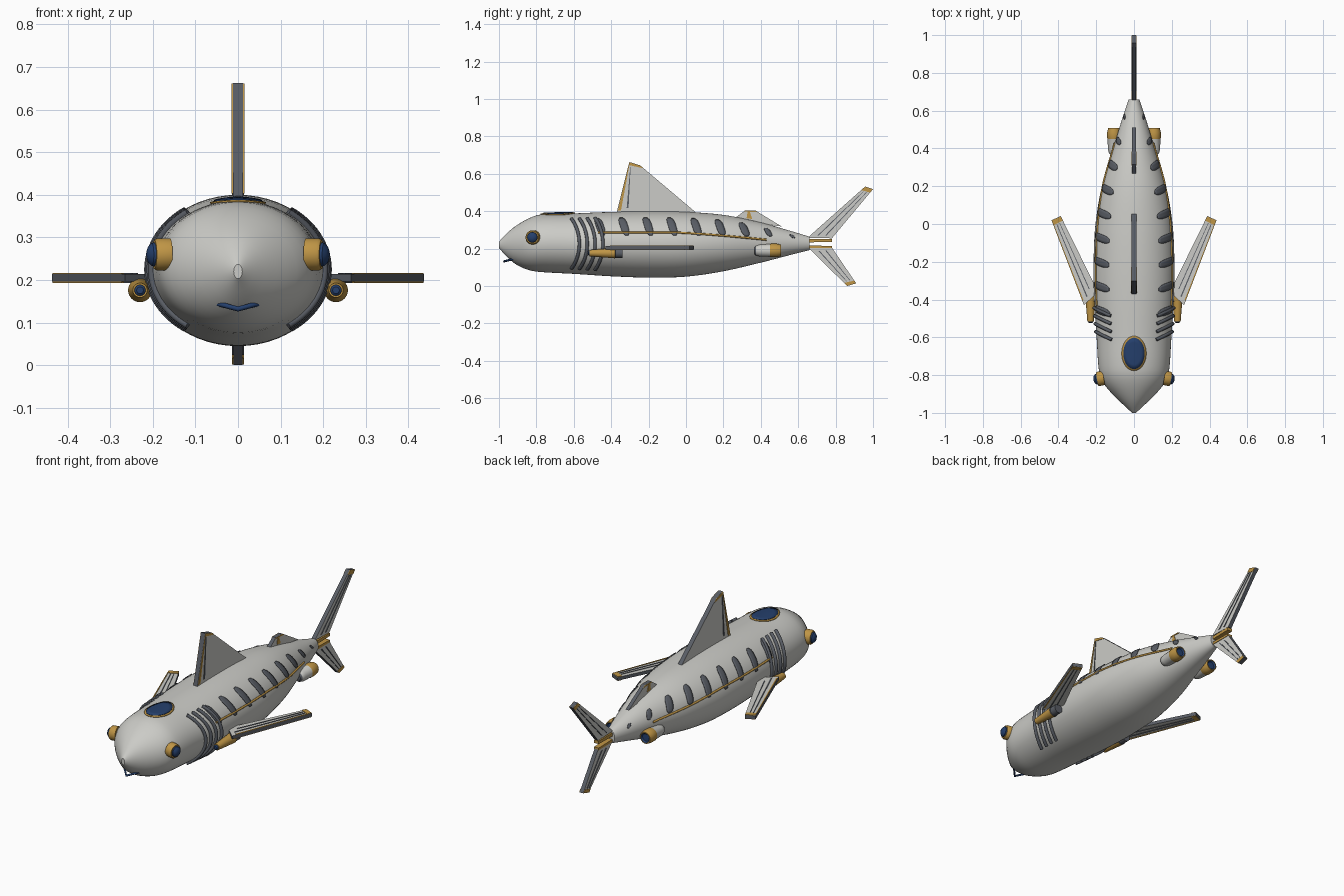
import bpy, bmesh, math
from mathutils import Vector

if "Cube" in bpy.data.objects:
    bpy.data.objects.remove(bpy.data.objects["Cube"])

def mat(name, c):
    m = bpy.data.materials.new(name)
    m.diffuse_color = (*c, 1)
    m.use_nodes = True
    m.node_tree.nodes["Principled BSDF"].inputs["Base Color"].default_value = m.diffuse_color
    return m

LIGHT = mat("light_grey", (0.60, 0.60, 0.57))
DARK = mat("dark_grey", (0.10, 0.11, 0.13))
GOLD = mat("gold", (0.52, 0.30, 0.06))
BLUE = mat("deep_blue", (0.018, 0.05, 0.15))

def finish(name, bm, mats, smooth=True):
    bmesh.ops.recalc_face_normals(bm, faces=bm.faces)
    me = bpy.data.meshes.new(name)
    bm.to_mesh(me)
    bm.free()
    for m in mats:
        me.materials.append(m)
    ob = bpy.data.objects.new(name, me)
    bpy.context.collection.objects.link(ob)
    if smooth:
        bpy.context.view_layer.objects.active = ob
        ob.select_set(True)
        bpy.ops.object.shade_smooth_by_angle(angle=math.radians(35))
        ob.select_set(False)
    return ob

# body profile: y, half width, bottom z, top z
PROFILE = [(-1.0, .010, .203, .237), (-.95, .064, .148, .290), (-.9, .115, .110, .328),
           (-.84, .164, .085, .362), (-.78, .185, .075, .382), (-.6, .198, .065, .388),
           (-.4, .211, .052, .396), (-.2, .214, .045, .400), (0, .204, .050, .396),
           (.2, .170, .079, .380), (.4, .110, .125, .340), (.55, .065, .164, .297), (.66, .028, .192, .264)]

def section(y):
    P = PROFILE
    i = max(k for k in range(len(P) - 1) if P[k][0] <= y or k == 0)
    a, b = P[i], P[i + 1]
    p, n = P[max(i - 1, 0)], P[min(i + 2, len(P) - 1)]
    d = b[0] - a[0]
    t = (y - a[0]) / d
    out = []
    for k in (1, 2, 3):
        m0 = (b[k] - p[k]) / (b[0] - p[0]) * d
        m1 = (n[k] - a[k]) / (n[0] - a[0]) * d
        out.append((2*t**3 - 3*t*t + 1)*a[k] + (t**3 - 2*t*t + t)*m0 + (3*t*t - 2*t**3)*b[k] + (t**3 - t*t)*m1)
    return out

def surf(y, deg, off=0.0):
    w, lo, hi = section(y)
    a = math.radians(deg)
    return Vector(((w + off) * math.cos(a), y, (lo + hi) / 2 + ((hi - lo) / 2 + off) * math.sin(a)))

def side(v, s):
    return Vector((v.x * s, v.y, v.z))

# body
bm = bmesh.new()
rings = []
for i in range(67):
    y = -1 + 1.66 * i / 66
    rings.append([bm.verts.new(surf(y, 360 * k / 56)) for k in range(56)])
for a, b in zip(rings, rings[1:]):
    for k in range(56):
        bm.faces.new((a[k], a[(k + 1) % 56], b[(k + 1) % 56], b[k]))
bm.faces.new(rings[0])
bm.faces.new(rings[-1])
finish("body", bm, [LIGHT])

def tube(name, pts, r, m):
    cu = bpy.data.curves.new(name, 'CURVE')
    cu.dimensions = '3D'
    cu.bevel_depth = r
    cu.bevel_resolution = 2
    cu.use_fill_caps = True
    sp = cu.splines.new('POLY')
    sp.points.add(len(pts) - 1)
    for q, v in zip(sp.points, pts):
        q.co = (*v, 1)
    cu.materials.append(m)
    ob = bpy.data.objects.new(name, cu)
    bpy.context.collection.objects.link(ob)
    bpy.context.view_layer.objects.active = ob
    ob.select_set(True)
    bpy.ops.object.convert(target='MESH')
    ob.select_set(False)

def lathe(name, origin, axis, rows, mats, sx=1, sy=1, n=32):
    """rows: (radius, distance along axis, material of band that follows)"""
    bm = bmesh.new()
    q = Vector(axis).to_track_quat('Z', 'Y')
    prev = None
    for r, h, mi in rows:
        cur = [bm.verts.new(Vector(origin) + q @ Vector((r * sx * math.cos(2*math.pi*k/n), r * sy * math.sin(2*math.pi*k/n), h))) for k in range(n)]
        if prev:
            for k in range(n):
                bm.faces.new((prev[k], prev[(k+1) % n], cur[(k+1) % n], cur[k])).material_index = pm
        else:
            bm.faces.new(cur).material_index = mi
        prev, pm = cur, mi
    bm.faces.new(prev).material_index = pm
    finish(name, bm, mats)

# surface details, mirrored left and right
for s, tag in ((1, "right"), (-1, "left")):
    for g in range(4):
        pts = []
        for k in range(25):
            a = -54 + 4.5 * k
            pts.append(side(surf(-.615 + .042*g + .045*math.cos(math.radians(a*1.6)), a, .003), s))
        tube(f"gill_{g}_{tag}", pts, .009, DARK)
    line = []
    for k in range(31):
        y = -.47 + .9 * k / 30
        w, lo, hi = section(y)
        z = .285 - .035 * max(0, (y + .05) / .45) ** 1.3 if y > -.05 else .285
        line.append(side(surf(y, math.degrees(math.asin((z - (lo+hi)/2) / ((hi-lo)/2))), .001), s))
    tube(f"side_line_{tag}", line, .0055, GOLD)
    # slanted flank stripes
    for i in range(9):
        yc = -.46 + .1285 * i
        k = 1 if i < 7 else (.75 if i == 7 else .5)
        bm = bmesh.new()
        rows = []
        for j in range(9):
            t = j / 8
            a = 34 + (t - .5) * 37 * k
            w = .021 * k * math.sqrt(max(.15, 1 - (2*t - 1)**4))
            rows.append([bm.verts.new(side(surf(yc + (.5 - t)*.03*k + w*u, a, .003), s)) for u in (-1, -.33, .33, 1)])
        for a, b in zip(rows, rows[1:]):
            for c in range(3):
                f = bm.faces.new((a[c], a[c+1], b[c+1], b[c]))
        finish(f"flank_stripe_{i}_{tag}", bm, [DARK])
        ob = bpy.data.objects[f"flank_stripe_{i}_{tag}"]
        so = ob.modifiers.new("plate", 'SOLIDIFY')
        so.thickness = .003
        so.offset = 0
    # eye with gold socket
    lathe(f"eye_{tag}", (s*.16, -.815, .26), (s, -.18, 0),
          [(.038, 0, 0), (.038, .03, 0), (.034, .037, 0), (.028, .037, 1), (.027, .043, 1), (.019, .051, 1), (.008, .055, 1)], [GOLD, BLUE])
    # pod under the pectoral fin
    lathe(f"pectoral_pod_{tag}", (s*.23, -.52, .176), (0, 1, 0),
          [(.008, -.004, 1), (.013, 0, 1), (.013, .004, 0), (.017, .004, 0), (.028, .14, 2), (.025, .142, 2), (.025, .18, 2)], [GOLD, BLUE, DARK])
    # rear thruster
    lathe(f"thruster_{tag}", (s*.106, .365, .19), (0, 1, 0),
          [(.018, 0, 2), (.026, .008, 0), (.032, .03, 0), (.034, .085, 1), (.036, .09, 1), (.036, .12, 1), (.031, .142, 1), (.026, .142, 3), (.02, .135, 3)],
          [LIGHT, GOLD, DARK, BLUE])

# mouth
tube("mouth", [(-.057, -.91, .147), (0, -.972, .132), (.057, -.91, .147)], .006, BLUE)

# top window: body-hugging oval plates
for name, m, rx, ry, off in (("window_rim", GOLD, .065, .092, .003), ("window_glass", BLUE, .056, .083, .006)):
    bm = bmesh.new()
    prev = None
    for r in (.02, .35, .7, 1):
        cur = []
        for k in range(40):
            x, y = rx*r*math.cos(k*math.pi/20), -.685 + ry*r*math.sin(k*math.pi/20)
            cur.append(bm.verts.new(surf(y, math.degrees(math.acos(x / (section(y)[0] + off))), off)))
        if prev:
            for k in range(40):
                bm.faces.new((prev[k], prev[(k+1) % 40], cur[(k+1) % 40], cur[k]))
        else:
            bm.faces.new(cur)
        prev = cur
    ob = finish(name, bm, [m])
    so = ob.modifiers.new("plate", 'SOLIDIFY')
    so.thickness = .004
    so.offset = 0

def prism(name, quad, place, t, face_mat, edge_mat):
    bm = bmesh.new()
    a = [bm.verts.new(place(u, v, -t)) for u, v in quad]
    b = [bm.verts.new(place(u, v, t)) for u, v in quad]
    bm.faces.new(a)
    bm.faces.new(b)
    for k in range(4):
        bm.faces.new((a[k], a[(k+1) % 4], b[(k+1) % 4], b[k])).material_index = 1
    finish(name, bm, [face_mat, edge_mat], False)

def fin(name, quad, place, t, trims):
    """quad: leading root, leading tip, trailing tip, trailing root; trims: (u0, u1, v0, v1, material)"""
    lr, lt, tt, tr = [Vector(p) for p in quad]
    P = lambda u, v: lr.lerp(lt, v).lerp(tr.lerp(tt, v), u)
    prism(name, quad, place, t, LIGHT, DARK)
    for i, (u0, u1, v0, v1, m) in enumerate(trims):
        prism(f"{name}_trim_{i}", [P(u0, v0), P(u0, v1), P(u1, v1), P(u1, v0)], place, t + .003, m, m)

upright = lambda u, v, t: Vector((t, u, v))
fin("dorsal_fin", [(-.372, .39), (-.303, .663), (-.245, .645), (.065, .383)], upright, .012,
    [(.01, .05, .05, .94, GOLD), (.02, .98, .94, .995, GOLD), (.12, .145, .1, .93, DARK)])
fin("rear_dorsal_fin", [(.25, .355), (.315, .403), (.372, .403), (.512, .318)], upright, .010,
    [(.02, .98, .9, .99, GOLD), (.27, .42, .3, .97, GOLD)])
fin("upper_tail_fin", [(.65, .258), (.958, .532), (1.0, .518), (.78, .255)], upright, .011,
    [(.02, .98, .93, .995, GOLD), (.3, .36, .05, .92, DARK), (.62, .68, .05, .92, DARK)])
fin("lower_tail_fin", [(.655, .203), (.862, 0), (.91, .014), (.78, .205)], upright, .011,
    [(.02, .98, .92, .995, GOLD), (.3, .36, .08, .9, DARK), (.62, .68, .08, .9, DARK)])
# gold tail hinges
prism("upper_tail_hinge", [(.64, .233), (.64, .252), (.78, .252), (.78, .236)], upright, .014, GOLD, GOLD)
prism("lower_tail_hinge", [(.64, .202), (.64, .217), (.78, .214), (.78, .202)], upright, .014, GOLD, GOLD)

# pectoral fins
for s, tag in ((1, "right"), (-1, "left")):
    fin(f"pectoral_fin_{tag}", [(.265, -.43), (.437, .02), (.388, .042), (.19, -.36)],
        lambda u, v, t, s=s: Vector((s*u, v, .205 + t)), .009,
        [(.01, .08, .05, .94, GOLD), (.02, .98, .94, .995, GOLD), (.3, .37, .05, .93, DARK), (.6, .65, .1, .93, DARK)])
